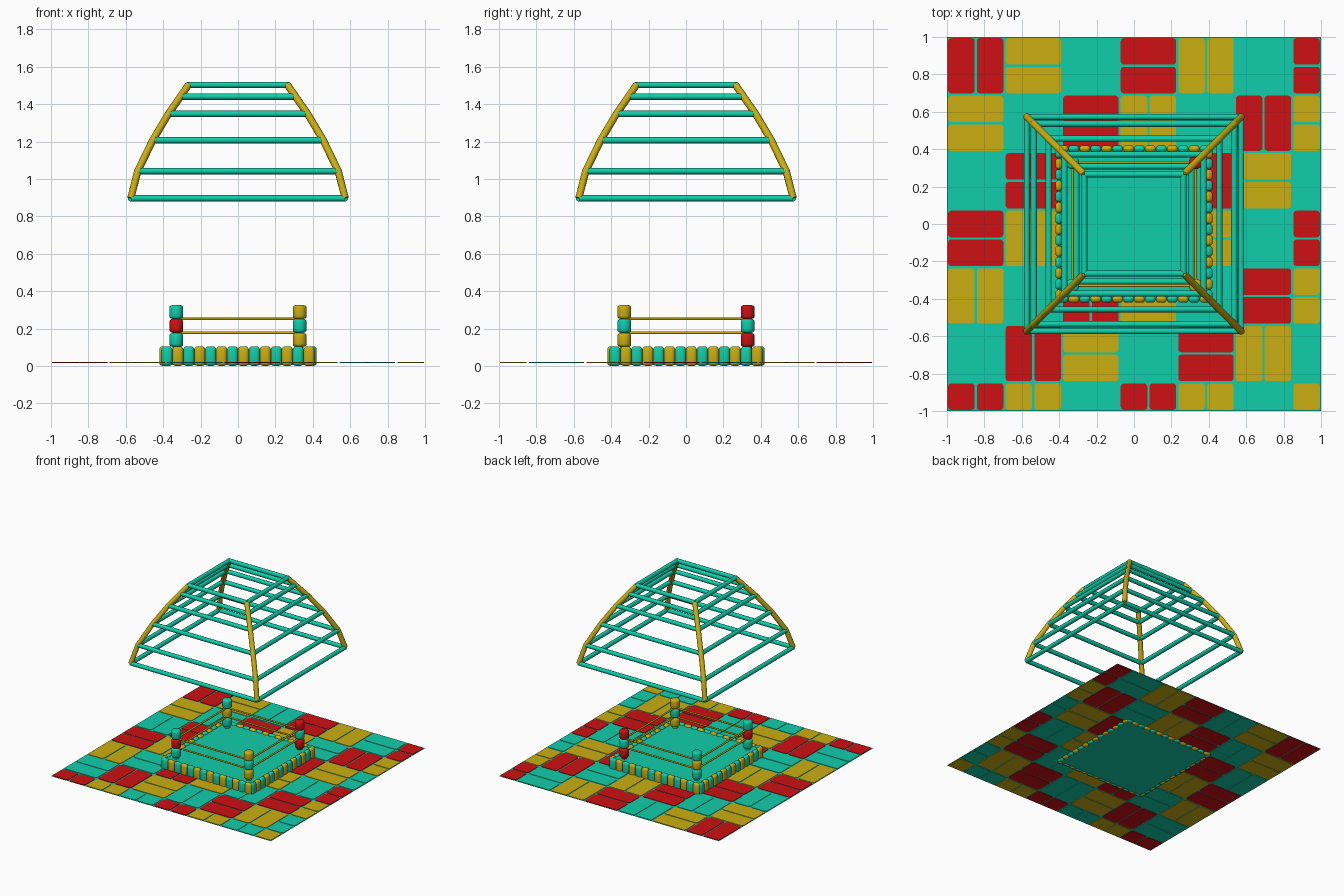
import bpy, bmesh, math
from mathutils import Vector, Matrix

if "Cube" in bpy.data.objects:
    bpy.data.objects.remove(bpy.data.objects["Cube"])


def material(name, rgb):
    m = bpy.data.materials.new(name)
    m.diffuse_color = (*rgb, 1)
    m.use_nodes = True
    m.node_tree.nodes["Principled BSDF"].inputs["Base Color"].default_value = m.diffuse_color
    return m


RED, YELLOW, TEAL = 0, 1, 2
MATS = [material("red", (0.62, 0.005, 0.006)),
        material("yellow", (0.60, 0.42, 0.005)),
        material("teal", (0.005, 0.62, 0.41))]


def finish(bm, name, smooth=True):
    """Turn a bmesh into a named object with all three colours available."""
    bmesh.ops.recalc_face_normals(bm, faces=bm.faces)
    me = bpy.data.meshes.new(name)
    bm.to_mesh(me)
    bm.free()
    for m in MATS:
        me.materials.append(m)
    ob = bpy.data.objects.new(name, me)
    bpy.context.collection.objects.link(ob)
    if smooth:
        bpy.ops.object.select_all(action='DESELECT')
        ob.select_set(True)
        bpy.context.view_layer.objects.active = ob
        bpy.ops.object.shade_smooth_by_angle(angle=math.radians(50))
    return ob


def paint_new(bm, start, colour):
    for f in list(bm.faces)[start:]:
        f.material_index = colour


def absorb(bm, part, colour):
    """Append a small part mesh to the main mesh in one colour."""
    for f in part.faces:
        f.material_index = colour
    me = bpy.data.meshes.new("part")
    part.to_mesh(me)
    part.free()
    bm.from_mesh(me)
    bpy.data.meshes.remove(me)


def block(bm, centre, size, colour, bevel=0, segments=3, upright_only=False, turn=0):
    part = bmesh.new()
    bmesh.ops.create_cube(part, size=1, matrix=Matrix.Diagonal((*size, 1)))
    edges = [e for e in part.edges if not upright_only or
             abs(e.verts[0].co.z - e.verts[1].co.z) > size[2] * 0.5]
    if bevel:
        bmesh.ops.bevel(part, geom=edges, offset=bevel, segments=segments,
                        profile=0.5, affect='EDGES')
    rot = Matrix.Rotation(turn, 4, 'Z')
    part.transform(rot @ Matrix.Translation(centre))
    absorb(bm, part, colour)


def rod(bm, a, b, radius, colour, sides=10):
    a, b = Vector(a), Vector(b)
    part = bmesh.new()
    bmesh.ops.create_cone(part, cap_ends=True, segments=sides, radius1=radius,
                          radius2=radius, depth=(b - a).length)
    rot = (b - a).to_track_quat('Z', 'Y').to_matrix().to_4x4()
    part.transform(Matrix.Translation((a + b) / 2) @ rot)
    absorb(bm, part, colour)


CORNERS = [(-1, -1), (1, -1), (1, 1), (-1, 1)]

# Floor: thin grout sheet with paired tiles in a basket weave
bm = bmesh.new()
bmesh.ops.create_grid(bm, x_segments=1, y_segments=1, size=1,
                      matrix=Matrix.Translation((0, 0, 0.019)))
paint_new(bm, 0, TEAL)
finish(bm, "floor_grout", False)

bm = bmesh.new()
CELL, GAP = 2 / 6.5, 0.012
for j in range(7):
    for i in range(7):
        w = CELL if i < 6 else CELL / 2
        h = CELL if j < 6 else CELL / 2
        x0, y1 = -1 + i * CELL, 1 - j * CELL
        colour = (i + j) % 3
        nx, ny = (2, 1) if (i + j) % 2 == 0 else (1, 2)
        if i == 6:
            nx, ny = 1, 2
        if j == 6:
            nx, ny = 2, 1
        if i == j == 6:
            nx, ny, colour = 1, 1, YELLOW
        for a in range(nx):
            for b in range(ny):
                cx = x0 + (a + 0.5) * w / nx
                cy = y1 - (b + 0.5) * h / ny
                sx, sy = w / nx - GAP, h / ny - GAP
                if abs(cx) + sx / 2 < 0.39 and abs(cy) + sy / 2 < 0.39:
                    continue  # fully under the platform
                block(bm, (cx, cy, 0.019), (sx, sy, 0.008), colour, 0.016, 3, True)
finish(bm, "floor_tiles")

# Platform
bm = bmesh.new()
block(bm, (0, 0, 0.048), (0.79, 0.79, 0.084), TEAL)
finish(bm, "platform", False)

# Padded border stones, the same row turned onto each side
bm = bmesh.new()
for side in range(4):
    for k in range(14):
        block(bm, (-0.38 + k * 0.76 / 13, -0.402, 0.053), (0.059, 0.038, 0.105),
              YELLOW if k % 2 else TEAL, 0.0185, 3, turn=side * math.pi / 2)
finish(bm, "border_stones")

# Corner posts: three stacked cushions each
POST = 0.33
POST_COLOURS = [(TEAL, RED), (YELLOW, TEAL), (RED, TEAL), (TEAL, YELLOW)]
bm = bmesh.new()
for (sx, sy), (ends, middle) in zip(CORNERS, POST_COLOURS):
    for z, colour in ((0.14, ends), (0.215, middle), (0.289, ends)):
        part = bmesh.new()
        bmesh.ops.create_cone(part, cap_ends=True, segments=16, radius1=0.037,
                              radius2=0.037, depth=0.074)
        rims = [e for e in part.edges if abs(e.verts[0].co.z - e.verts[1].co.z) < 0.001]
        bmesh.ops.bevel(part, geom=rims, offset=0.016, segments=3, profile=0.5,
                        affect='EDGES')
        part.transform(Matrix.Translation((sx * POST, sy * POST, z)))
        absorb(bm, part, colour)
    rod(bm, (sx * POST, sy * POST, 0.08), (sx * POST, sy * POST, 0.12), 0.022, ends)
finish(bm, "corner_posts")

# Ropes between the posts
bm = bmesh.new()
for z in (0.178, 0.252):
    for n in range(4):
        (ax, ay), (bx, by) = CORNERS[n], CORNERS[(n + 1) % 4]
        rod(bm, (ax * POST, ay * POST, z), (bx * POST, by * POST, z), 0.007, YELLOW, 8)
finish(bm, "ropes")

# Raised cage: square rings joined by bent corner ribs
RINGS = [(0.573, 0.897), (0.536, 1.042), (0.456, 1.207),
         (0.372, 1.348), (0.308, 1.44), (0.265, 1.503)]
bm = bmesh.new()
for r, z in RINGS:
    for n in range(4):
        (ax, ay), (bx, by) = CORNERS[n], CORNERS[(n + 1) % 4]
        rod(bm, (ax * r, ay * r, z), (bx * r, by * r, z), 0.017, TEAL)
finish(bm, "cage_rings")

bm = bmesh.new()
for sx, sy in CORNERS:
    for (r0, z0), (r1, z1) in zip(RINGS, RINGS[1:]):
        rod(bm, (sx * r0, sy * r0, z0), (sx * r1, sy * r1, z1), 0.0195, YELLOW)
    for r, z in RINGS[1:-1]:
        bmesh.ops.create_uvsphere(bm, u_segments=10, v_segments=6, radius=0.0195,
                                  matrix=Matrix.Translation((sx * r, sy * r, z)))
paint_new(bm, 0, YELLOW)
finish(bm, "cage_ribs")
